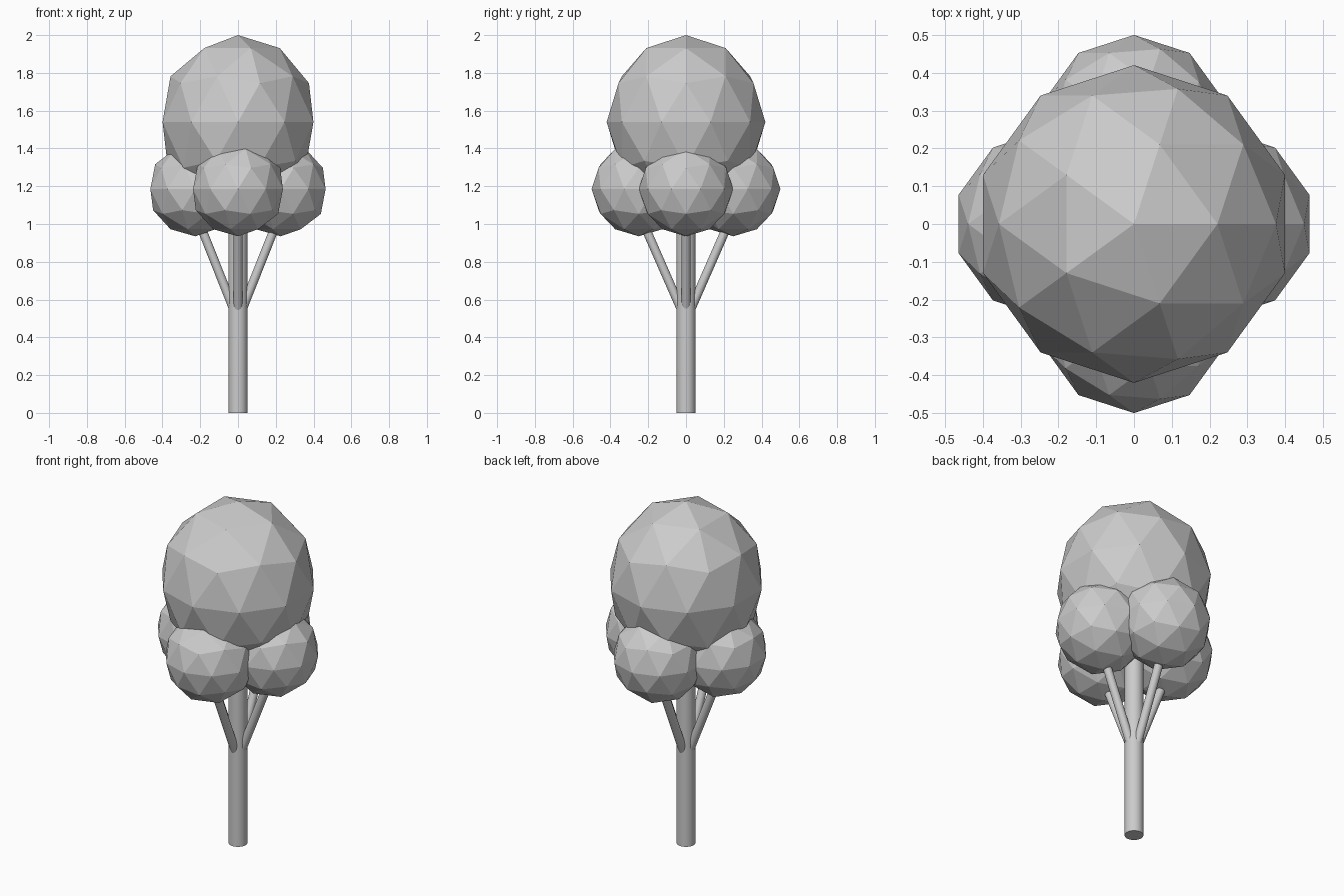
import bpy
from mathutils import Vector

cube = bpy.data.objects.get("Cube")
if cube:
    bpy.data.objects.remove(cube, do_unlink=True)

# Single plain grey for the whole tree
grey = bpy.data.materials.new("plain grey")
grey.use_nodes = True
colour = (0.6, 0.6, 0.6, 1)
grey.diffuse_color = colour
grey.node_tree.nodes["Principled BSDF"].inputs["Base Color"].default_value = colour


def finish(name):
    obj = bpy.context.object
    obj.name = name
    obj.data.materials.append(grey)
    return obj


def foliage(name, centre, radius, height=1.0):
    bpy.ops.mesh.primitive_ico_sphere_add(subdivisions=2, radius=radius, location=centre)
    obj = finish(name)
    obj.scale.z = height
    return obj


def rod(name, start, end, radius):
    start, end = Vector(start), Vector(end)
    axis = end - start
    bpy.ops.mesh.primitive_cylinder_add(
        vertices=32, radius=radius, depth=axis.length, location=(start + end) / 2,
        rotation=axis.to_track_quat("Z", "Y").to_euler())
    bpy.ops.object.shade_smooth_by_angle()
    return finish(name)


# Trunk and main crown
rod("trunk", (0, 0, 0), (0, 0, 1.4), 0.05)
foliage("crown", (0, 0, 1.54), 0.42, 0.46 / 0.42)

# Four side clumps, each carried by a slanted branch
sides = {"left": (0.226, 0), "right": (-0.226, 0), "front": (0, -0.25), "back": (0, 0.25)}
for side, (x, y) in sides.items():
    foliage(side + "_clump", (x, y, 1.185), 0.25)
    rod(side + "_branch", (0, 0, 0.49), (x, y, 1.06), 0.0235)
